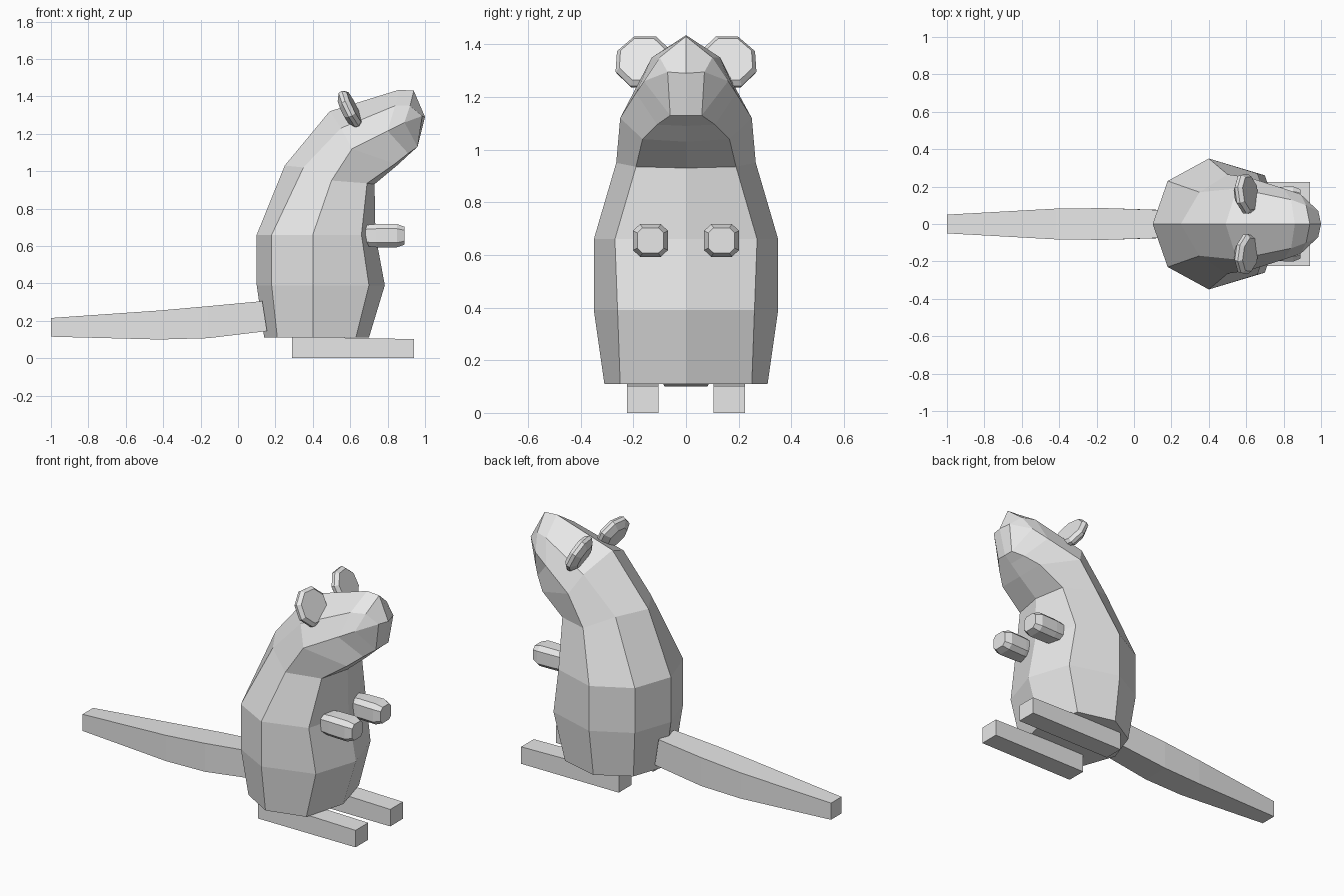
import bpy, bmesh, math
from mathutils import Vector, Matrix

if "Cube" in bpy.data.objects:
    bpy.data.objects.remove(bpy.data.objects["Cube"])

grey = bpy.data.materials.new("light_grey")
grey.diffuse_color = (0.8, 0.8, 0.8, 1)
grey.use_nodes = True
grey.node_tree.nodes["Principled BSDF"].inputs["Base Color"].default_value = grey.diffuse_color


def loft(name, rings):
    """Skin a list of equal-length point rings and cap both ends."""
    bm = bmesh.new()
    vs = [[bm.verts.new(p) for p in r] for r in rings]
    n = len(vs[0])
    for a, b in zip(vs, vs[1:]):
        for i in range(n):
            j = (i + 1) % n
            bm.faces.new((a[i], a[j], b[j], b[i]))
    bm.faces.new(vs[0])
    bm.faces.new(vs[-1])
    bmesh.ops.remove_doubles(bm, verts=bm.verts, dist=0.0005)
    bmesh.ops.recalc_face_normals(bm, faces=bm.faces)
    me = bpy.data.meshes.new(name)
    bm.to_mesh(me)
    bm.free()
    me.materials.append(grey)
    ob = bpy.data.objects.new(name, me)
    bpy.context.collection.objects.link(ob)
    return ob


def box_ring(x0, x1, y0, y1, z0, z1):
    """Upright section; x0 at the bottom edge, x1 at the top edge."""
    return [(x0, y0, z0), (x0, y1, z0), (x1, y1, z1), (x1, y0, z1)]


# Body and head: half rings of (x, y, z) from spine round the flank to belly
half = [
    [(.14, 0, .11), (.21, .20, .11), (.40, .31, .11), (.63, .25, .11), (.70, 0, .11)],
    [(.10, 0, .39), (.18, .23, .39), (.40, .35, .39), (.70, .26, .39), (.785, 0, .39)],
    [(.10, 0, .66), (.18, .23, .66), (.40, .35, .66), (.66, .27, .66), (.735, 0, .66)],
    [(.25, 0, 1.03), (.35, .17, 1.02), (.50, .265, .95), (.69, .19, .935), (.73, 0, .93)],
    [(.49, 0, 1.32), (.55, .19, 1.23), (.61, .25, 1.12), (.84, .165, 1.04), (.85, 0, 1.03)],
    [(.86, 0, 1.435), (.84, .13, 1.35), (.80, .19, 1.215), (.91, .11, 1.095), (.915, 0, 1.09)],
    [(.94, 0, 1.43), (.92, .10, 1.35), (.89, .16, 1.26), (.96, .06, 1.13), (.96, 0, 1.13)],
    [(1.0, 0, 1.29), (.985, .07, 1.295), (.985, .07, 1.295), (.985, .07, 1.295), (1.0, 0, 1.29)],
]
body = [h + [(x, -y, z) for x, y, z in h[3:0:-1]] for h in half]
loft("body", body)

# Tail
loft("tail", [box_ring(.155, .13, -.075, .075, .145, .305),
              box_ring(-.16, -.16, -.085, .085, .107, .278),
              box_ring(-.42, -.42, -.082, .082, .10, .255),
              box_ring(-1, -1, -.05, .05, .115, .215)])

for side, s in (("left", 1), ("right", -1)):
    # Feet
    loft(side + "_foot", [box_ring(.29, .29, s * .105, s * .225, 0, .115),
                          box_ring(.94, .94, s * .105, s * .225, 0, .102)])

    # Forearms: chamfered boxes narrowing at the paw
    arm = []
    for x, w, h in ((.64, .052, .053), (.74, .062, .062), (.85, .066, .062), (.89, .050, .048)):
        pts = [(1, -.6), (1, .6), (.6, 1), (-.6, 1), (-1, .6), (-1, -.6), (-.6, -1), (.6, -1)]
        arm.append([(x, s * .135 + a * w, .655 + b * h) for a, b in pts])
    loft(side + "_arm", arm)

    # Ears: tilted eight-sided discs with bevelled rims
    tilt = Matrix.Rotation(math.radians(-26), 3, 'Y')
    turn = Matrix.Rotation(math.radians(8 * s), 3, 'Z')
    ear = []
    for d, r in ((-.034, .070), (-.008, .110), (.012, .113), (.032, .095)):
        ear.append([Vector((.595, s * .16, 1.33)) + turn @ tilt @ Vector(
            (d, r * math.cos(math.pi * (k + .5) / 4), r * math.sin(math.pi * (k + .5) / 4)))
            for k in range(8)])
    loft(side + "_ear", ear)
